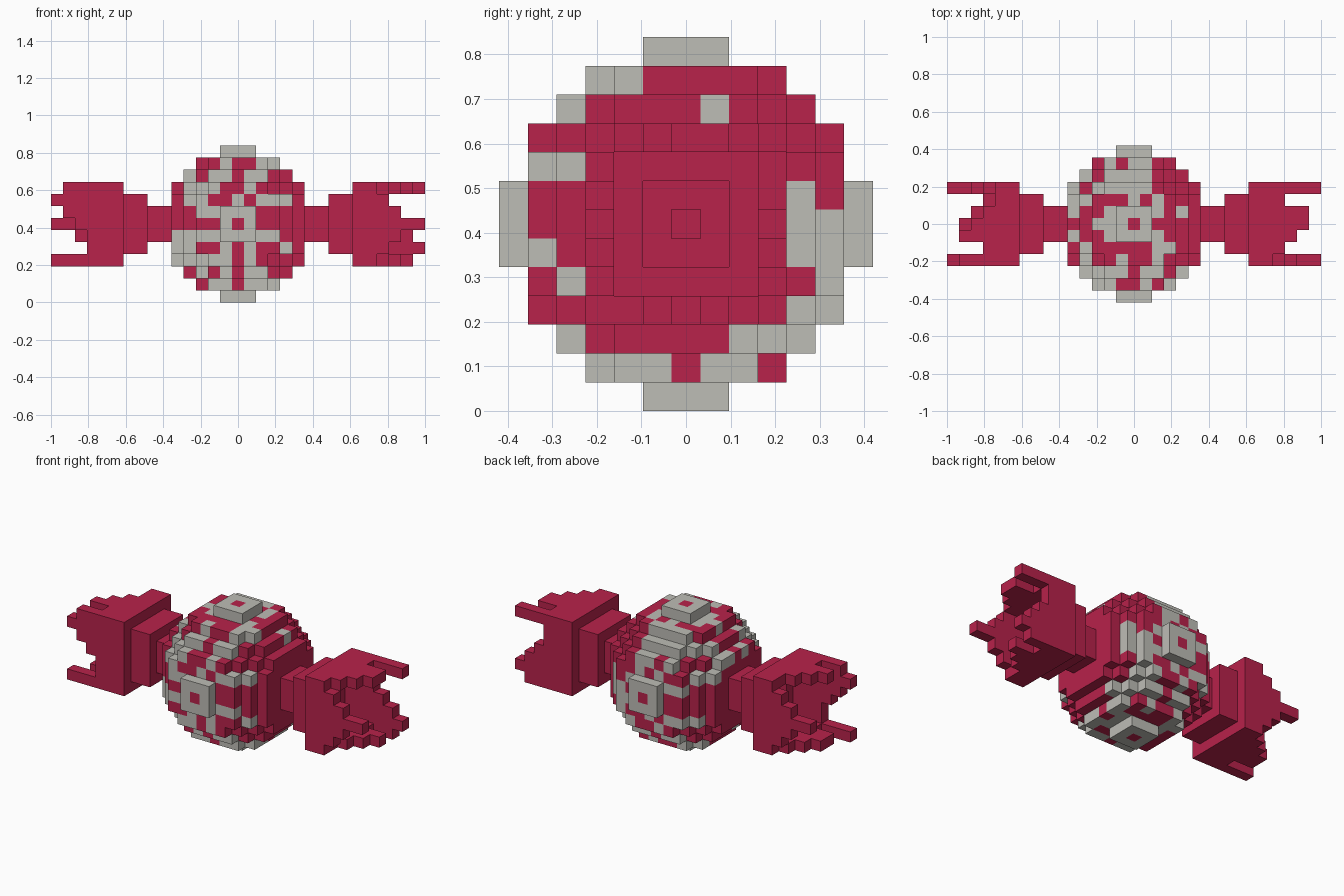
import bpy
import bmesh
from mathutils import Vector

if "Cube" in bpy.data.objects:
    bpy.data.objects.remove(bpy.data.objects["Cube"])

U = 2 / 31          # edge of one block
MID = 6.5 * U       # height of the centre


def material(name, rgb):
    m = bpy.data.materials.new(name)
    m.use_nodes = True
    m.diffuse_color = (*rgb, 1)
    m.node_tree.nodes["Principled BSDF"].inputs["Base Color"].default_value = (*rgb, 1)
    return m


RED = material("raspberry red", (0.479, 0.016, 0.070))
GREY = material("warm light grey", (0.515, 0.509, 0.468))
DIRS = [Vector(d) for d in ((1, 0, 0), (-1, 0, 0), (0, 1, 0), (0, -1, 0), (0, 0, 1), (0, 0, -1))]


def block_object(name, cells):
    """Outer skin of a set of blocks; cells maps (i, j, k) to a material index."""
    bm = bmesh.new()
    for cell, index in cells.items():
        c = Vector(cell)
        for d in DIRS:
            if tuple(int(v) for v in c + d) in cells:
                continue
            a = Vector((d.y, d.z, d.x))
            b = d.cross(a)
            corners = [c + (d + a * s + b * t) / 2 for s, t in ((-1, -1), (1, -1), (1, 1), (-1, 1))]
            f = bm.faces.new([bm.verts.new(p * U + Vector((0, 0, MID))) for p in corners])
            f.material_index = index
    bmesh.ops.remove_doubles(bm, verts=bm.verts, dist=0.0005)
    me = bpy.data.meshes.new(name)
    bm.to_mesh(me)
    bm.free()
    me.materials.append(RED)
    me.materials.append(GREY)
    ob = bpy.data.objects.new(name, me)
    bpy.context.collection.objects.link(ob)
    return ob


# Mottled pattern of the ball, one 13 x 13 chart per side, top row first
FRONT = [
    ".....GGG.....",
    "...RRGRRGG...",
    "..GRGGRGGRR..",
    ".RGGGRRGRGRR.",
    ".RGGRRGRGGGR.",
    ".RRGGGGGRGRR.",
    ".RRRRGRGRRRR.",
    ".GGGGGGGGGGR.",
    ".GGRRGRGRRGG.",
    ".GGGGGRGGRRR.",
    "..RGRGRGRRR..",
    "...RGGRGGG...",
    ".....GGG.....",
]
TOP = [
    ".....GGG.....",
    "...RGRGGRR...",
    "..GRGGGGRRR..",
    ".GRGGGGGRRRR.",
    ".GGRRRGRGRRG.",
    ".GRRGGGGGRGG.",
    ".RRGGGRGRRRR.",
    ".GRRGGGGGRRR.",
    ".RGRRRRRGGRR.",
    ".GGGRGGRRRGG.",
    "..GGGGRGGRG..",
    "...GGRRGRG...",
    ".....GGG.....",
]
RIGHT = [
    ".....GGG.....",
    "...GGRRRRR...",
    "..GRRRRGRRR..",
    ".RRRRRRRRRRR.",
    ".GGRRRRRRRRR.",
    "GRRRRRRRRRGRG",
    "GRRRRRRRRRGGG",
    "GGRRRRRRRRGGG",
    ".RGRRRRRRRRG.",
    ".RRRRRRRRRGG.",
    "..GRRRRRGGG..",
    "...GGGRGGR...",
    ".....GGG.....",
]


def inside(i, j, k):
    return i * i + j * j + k * k <= 38


def look_up(i, j, k):
    """Colour letter from the first side on which this block lies outermost."""
    if not inside(i + 1, j, k):
        return RIGHT[6 - k][j + 6]
    if not inside(i, j - 1, k):
        return FRONT[6 - k][i + 6]
    if not inside(i, j, k + 1):
        return TOP[6 - j][i + 6]
    return None


# Ball of blocks, hidden sides repeat the pattern through the centre
span = range(-6, 7)
ball = {}
for i in span:
    for j in span:
        for k in span:
            if inside(i, j, k) and abs(i) < 6:
                letter = look_up(i, j, k) or look_up(-i, -j, -k)
                ball[i, j, k] = 1 if letter == "G" else 0
block_object("candy_ball", ball)

# Last block of each strip of the flared wrapper end, for -3 .. 3 along a wall
TOP_ENDS = (11, 12, 13, 14, 14, 12, 15)
BOTTOM_ENDS = (11, 11, 12, 13, 14, 12, 14)
FRONT_ENDS = (11, 12, 13, 15, 13, 12, 11)
BACK_ENDS = (14, 15, 14, 13, 12, 12, 15)


def strip_end(j, k):
    if j == -3:
        return FRONT_ENDS[k + 3]
    if j == 3:
        return BACK_ENDS[k + 3]
    return (TOP_ENDS if k > 0 else BOTTOM_ENDS)[j + 3]


# Hollow twisted wrapper ends: three square sleeves that widen outwards
for name, sign in (("wrapper_end_left", 1), ("wrapper_end_right", -1)):
    cells = {}
    for half, first, last in ((1, 6, 7), (2, 8, 9), (3, 10, 15)):
        for j in range(-half, half + 1):
            for k in range(-half, half + 1):
                if max(abs(j), abs(k)) < half:
                    continue
                end = strip_end(j, k) if half == 3 else last
                for i in range(first, end + 1):
                    cells[sign * i, sign * j, sign * k] = 0
    block_object(name, cells)
